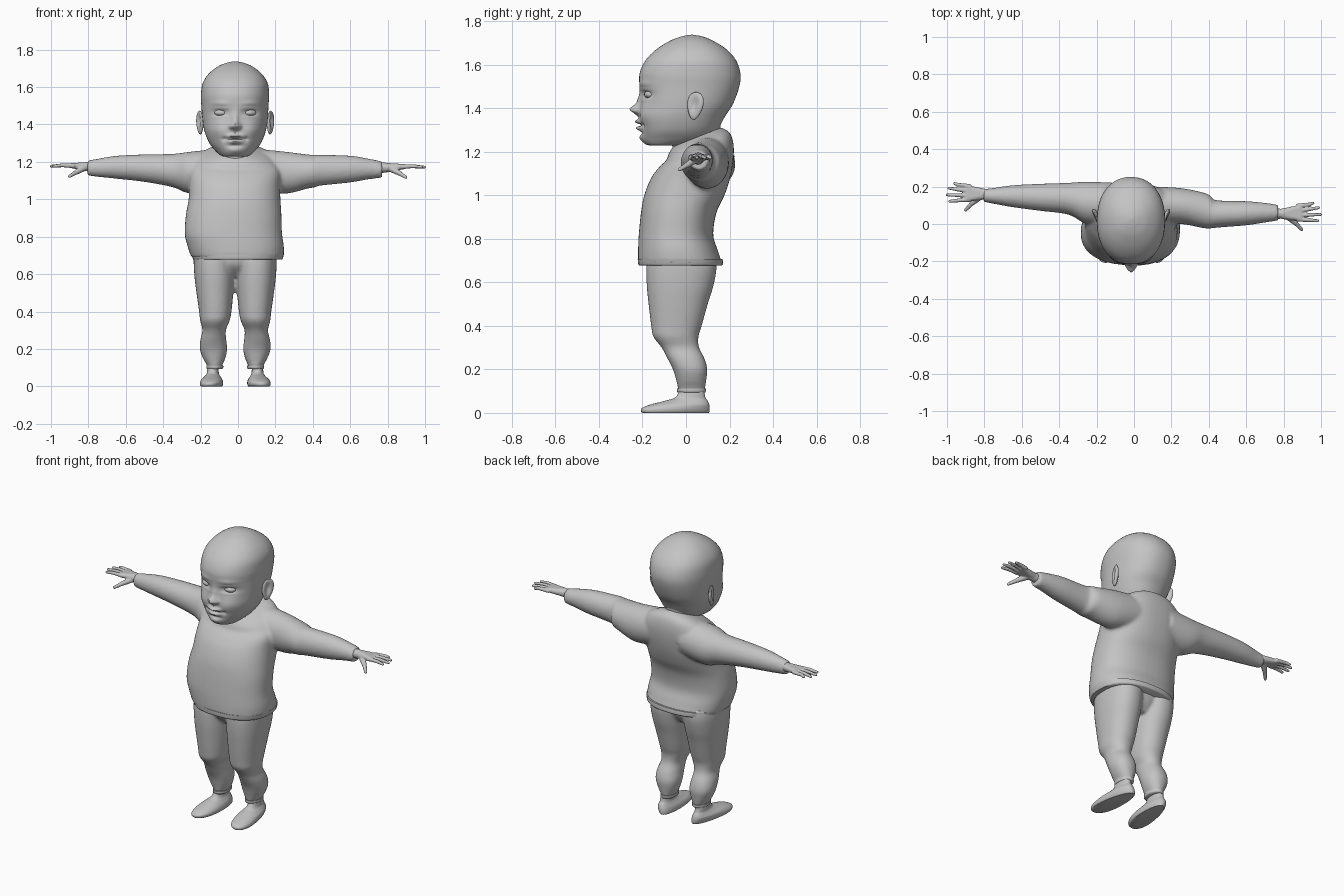
import bpy
import bmesh
import math
from mathutils import Vector, Matrix

cube = bpy.data.objects.get("Cube")
if cube:
    bpy.data.objects.remove(cube, do_unlink=True)

MID = -0.015  # body centre line in x

grey = bpy.data.materials.new("plain_grey")
grey.use_nodes = True
grey.diffuse_color = (0.55, 0.55, 0.55, 1)
grey.node_tree.nodes["Principled BSDF"].inputs["Base Color"].default_value = grey.diffuse_color


def spline(rings, steps):
    """Catmull-Rom samples through a list of number tuples."""
    result = []
    last = len(rings) - 1
    for i in range(last):
        p, q, r, s = (rings[min(max(k, 0), last)] for k in (i - 1, i, i + 1, i + 2))
        for n in range(steps):
            t = n / steps
            result.append([b + 0.5 * t * (c - a + t * (2 * a - 5 * b + 4 * c - d + t * (3 * (b - c) + d - a)))
                           for a, b, c, d in zip(p, q, r, s)])
    result.append(list(rings[-1]))
    return result


def loft(bm, rings, axis="z", power=2.0, segments=48, steps=5):
    """Skin rings of (position, min a, max a, min b, max b, optional tilt)."""
    loops = []
    for ring in spline(rings, steps):
        t, a0, a1, b0, b1 = ring[:5]
        tilt = ring[5] if len(ring) > 5 else 0
        loop = []
        for k in range(segments):
            angle = math.tau * k / segments
            c, s = math.cos(angle), math.sin(angle)
            a = (a0 + a1) / 2 + (a1 - a0) / 2 * math.copysign(abs(c) ** (2 / power), c)
            half = (b1 - b0) / 2 * math.copysign(abs(s) ** (2 / power), s)
            b = (b0 + b1) / 2 + half
            loop.append(bm.verts.new((a, b, t + tilt * half) if axis == "z" else (t, a, b)))
        loops.append(loop)
    for low, high in zip(loops, loops[1:]):
        for k in range(segments):
            n = (k + 1) % segments
            bm.faces.new((low[k], low[n], high[n], high[k]))
    bm.faces.new(loops[0])
    bm.faces.new(loops[-1])
    return [v for loop in loops for v in loop]


def hull(bm, balls):
    """Convex skin around (centre, radius) balls."""
    ball = bmesh.new()
    bmesh.ops.create_icosphere(ball, subdivisions=2, radius=1)
    part = bmesh.new()
    for centre, radius in balls:
        for v in ball.verts:
            part.verts.new(Vector(centre) + v.co * radius)
    bmesh.ops.convex_hull(part, input=part.verts[:])
    bmesh.ops.delete(part, geom=[v for v in part.verts if not v.link_faces], context="VERTS")
    mesh = bpy.data.meshes.new("hull_part")
    part.to_mesh(mesh)
    bm.from_mesh(mesh)
    bpy.data.meshes.remove(mesh)
    part.free()
    ball.free()


def finish(name, bm, voxel=0, smoothing=3):
    bmesh.ops.recalc_face_normals(bm, faces=bm.faces[:])
    mesh = bpy.data.meshes.new(name)
    bm.to_mesh(mesh)
    bm.free()
    mesh.materials.append(grey)
    mesh.shade_smooth()
    obj = bpy.data.objects.new(name, mesh)
    bpy.context.collection.objects.link(obj)
    if voxel:
        # Fuse the overlapping pieces into one soft surface
        fuse = obj.modifiers.new("fuse", "REMESH")
        fuse.mode = "VOXEL"
        fuse.voxel_size = voxel
        fuse.use_smooth_shade = True
        soften = obj.modifiers.new("soften", "SMOOTH")
        soften.iterations = smoothing
    else:
        mesh.set_sharp_from_angle(angle=math.radians(50))
    return obj


def mirrored(rings, side):
    """Rings measured outward from the centre line, placed on one side."""
    return [(z, *sorted((MID + side * a, MID + side * b)), c, d) for z, a, b, c, d in rings]


# Shirt: torso and sleeves fused
bm = bmesh.new()
loft(bm, [(0.69, -.25, .245, -.22, .165, 0), (0.75, -.27, .245, -.22, .145, 0),
          (0.82, -.285, .235, -.217, .125, 0), (0.92, -.278, .232, -.207, .14, 0),
          (1.0, -.264, .227, -.192, .177, 0), (1.08, -.262, .225, -.16, .203, 0),
          (1.15, -.26, .23, -.12, .218, .1), (1.2, -.24, .21, -.09, .218, .25),
          (1.24, -.19, .165, -.08, .2, .35), (1.267, -.12, .09, -.06, .16, .4)], power=2.3)
loft(bm, [(-.1, 0, .22, 1.05, 1.27), (-.25, .0, .226, 1.03, 1.255), (-.35, .05, .22, 1.065, 1.243),
          (-.5, .07, .215, 1.093, 1.24), (-.65, .09, .207, 1.11, 1.233), (-.75, .108, .193, 1.12, 1.217),
          (-.805, .118, .187, 1.127, 1.207)], axis="x")
loft(bm, [(.1, 0, .2, 1.05, 1.27), (.25, 0, .192, 1.03, 1.255), (.37, -.022, .168, 1.057, 1.24),
          (.41, -.024, .15, 1.063, 1.238), (.44, -.02, .127, 1.073, 1.238), (.6, -.007, .122, 1.09, 1.233),
          (.7, .008, .113, 1.107, 1.217), (.77, .018, .103, 1.115, 1.203)], axis="x")
finish("shirt", bm, 0.01, 4)

# Hem band under the shirt
bm = bmesh.new()
loft(bm, [(.677, -.238, .235, -.215, .165), (.685, -.242, .24, -.22, .17), (.708, -.25, .246, -.222, .168)],
     power=2.3)
finish("shirt_hem", bm)

# Trousers: hips and both legs fused
LEG = [(.72, .003, .22, -.175, .135), (.66, .003, .222, -.182, .14), (.58, .004, .217, -.18, .125),
       (.5, .01, .207, -.172, .1), (.4, .02, .193, -.16, .072), (.35, .03, .187, -.15, .057),
       (.3, .05, .175, -.112, .06), (.25, .048, .186, -.085, .085), (.2, .043, .189, -.06, .098),
       (.15, .053, .172, -.045, .093), (.115, .068, .152, -.037, .088), (.1, .068, .15, -.035, .087)]
bm = bmesh.new()
loft(bm, [(.74, -.22, .19, -.17, .12), (.65, -.21, .18, -.16, .11), (.585, -.15, .12, -.1, .07)])
for side in (-1, 1):
    loft(bm, mirrored(LEG, side), power=2.2)
finish("trousers", bm, 0.009, 3)

# Ankle cuffs and bare feet
CUFF = [(.112, .064, .154, -.041, .091), (.098, .064, .154, -.041, .091), (.092, .07, .148, -.034, .085)]
FOOT = [(0, .065, .19, -.2, .105), (.008, .06, .195, -.207, .108), (.022, .06, .195, -.203, .109),
        (.038, .067, .187, -.165, .107), (.055, .08, .167, -.1, .1), (.075, .088, .152, -.045, .088),
        (.13, .088, .146, -.025, .08)]
for side, label in ((-1, "right"), (1, "left")):
    bm = bmesh.new()
    loft(bm, mirrored(CUFF, side), steps=2)
    finish(label + "_ankle_cuff", bm)
    bm = bmesh.new()
    middle = MID + side * 0.123
    for v in loft(bm, mirrored(FOOT, side), power=2.2):
        low = max(0, 1 - v.co.z / 0.08)
        heel = (v.co.y + 0.2) / 0.3
        v.co.x = middle + (v.co.x - middle) * (1 - 0.3 * heel * low) + side * low * (0.012 - 0.03 * heel)
    finish(label + "_foot", bm)

# Hands: palm, four fingers and a thumb; lateral axis points to the thumb
FINGERS = [(.165, -.057, -.042), (.195, -.032, -.016), (.205, .004, .008), (.19, .038, .03)]
for side, label, wrist in ((-1, "right", Vector((-.795, .16, 1.175))), (1, "left", Vector((.792, .055, 1.17)))):
    def place(along, across, up=0.0):
        return wrist + Vector((side * along, -across, up))

    bm = bmesh.new()
    hull(bm, [(place(-.05, 0, -.003), .03), (place(.01, 0), .026)])
    hull(bm, [(place(.005, -.005), .024), (place(.005, .006), .024),
              (place(.1, -.036, .005), .012), (place(.1, .026, .005), .013)])
    for reach, tip, base in FINGERS:
        hull(bm, [(place(.085, base, .004), .0125), (place(.145, (tip + base) / 2, .007), .0105)])
        hull(bm, [(place(.145, (tip + base) / 2, .007), .0105), (place(reach, tip, .002), .008)])
    hull(bm, [(place(.025, .012, -.006), .018), (place(.07, .048, -.03), .014)])
    hull(bm, [(place(.07, .048, -.03), .013), (place(.105, .085, -.052), .009)])
    finish(label + "_hand", bm, 0.004, 2)

# Neck
bm = bmesh.new()
loft(bm, [(1.14, -.1, .07, -.04, .14), (1.24, -.105, .075, -.065, .15), (1.38, -.13, .1, -.06, .165)])
finish("neck", bm)

# Head: skull loft shaped by soft face bumps
SKULL = [(1.228, -.075, .045, -.165, -.03), (1.236, -.095, .065, -.185, .03), (1.26, -.122, .092, -.2, .11),
         (1.3, -.153, .123, -.208, .145), (1.36, -.178, .147, -.212, .178), (1.42, -.189, .158, -.21, .216),
         (1.5, -.196, .163, -.213, .245), (1.56, -.198, .166, -.213, .25), (1.62, -.189, .159, -.186, .23),
         (1.67, -.158, .128, -.137, .187), (1.71, -.108, .078, -.073, .124), (1.73, -.06, .03, -.02, .075),
         (1.738, -.018, -.012, .025, .031)]
# (offset from centre, height, spread across, spread up, push forward)
FACE = [(0, 1.395, .021, .02, .043), (0, 1.43, .017, .032, .014), (0, 1.37, .012, .012, .008),
        (0, 1.338, .036, .011, .024), (0, 1.308, .03, .012, .021), (0, 1.323, .045, .005, -.016),
        (0, 1.286, .035, .01, -.008), (0, 1.262, .04, .022, .012)]
PAIRS = [(.022, 1.388, .012, .012, .016), (.079, 1.463, .042, .025, -.02), (.079, 1.485, .036, .008, .007),
         (.079, 1.441, .034, .007, .006), (.08, 1.512, .05, .015, .006), (.09, 1.37, .05, .045, .013),
         (.058, 1.322, .012, .014, -.008)]
bumps = FACE + [(side * x, *rest) for side in (-1, 1) for x, *rest in PAIRS]
bm = bmesh.new()
for v in loft(bm, SKULL, power=2.2, segments=144, steps=11):
    if v.co.y < -0.04:
        x, z = v.co.x - MID, v.co.z
        v.co.y -= sum(push * math.exp(-((x - cx) / sx) ** 2 - ((z - cz) / sz) ** 2)
                      for cx, cz, sx, sz, push in bumps)
finish("head", bm)

# Eyes and cupped ears
for side, label in ((-1, "right"), (1, "left")):
    bm = bmesh.new()
    bmesh.ops.create_uvsphere(bm, u_segments=24, v_segments=16, radius=1)
    bmesh.ops.transform(bm, verts=bm.verts[:], matrix=Matrix.Translation((MID + side * .078, -.168, 1.463))
                        @ Matrix.Rotation(side * .3, 4, "Z") @ Matrix.Diagonal((.034, .023, .018, 1)))
    finish(label + "_eye", bm)

    bm = bmesh.new()
    bmesh.ops.create_uvsphere(bm, u_segments=40, v_segments=32, radius=1)
    for v in bm.verts:
        x, y, z = v.co
        if x * side > 0:
            v.co.x -= side * 1.1 * math.exp(-((y + .1) / .5) ** 2 - ((z - .1) / .6) ** 2)
        v.co.y *= 1 + 0.25 * z
    bmesh.ops.transform(bm, verts=bm.verts[:], matrix=Matrix.Translation((MID + side * .189, .042, 1.41))
                        @ Matrix.Rotation(side * -.35, 4, "Z") @ Matrix.Rotation(-.15, 4, "X")
                        @ Matrix.Diagonal((.016, .038, .064, 1)))
    finish(label + "_ear", bm)
